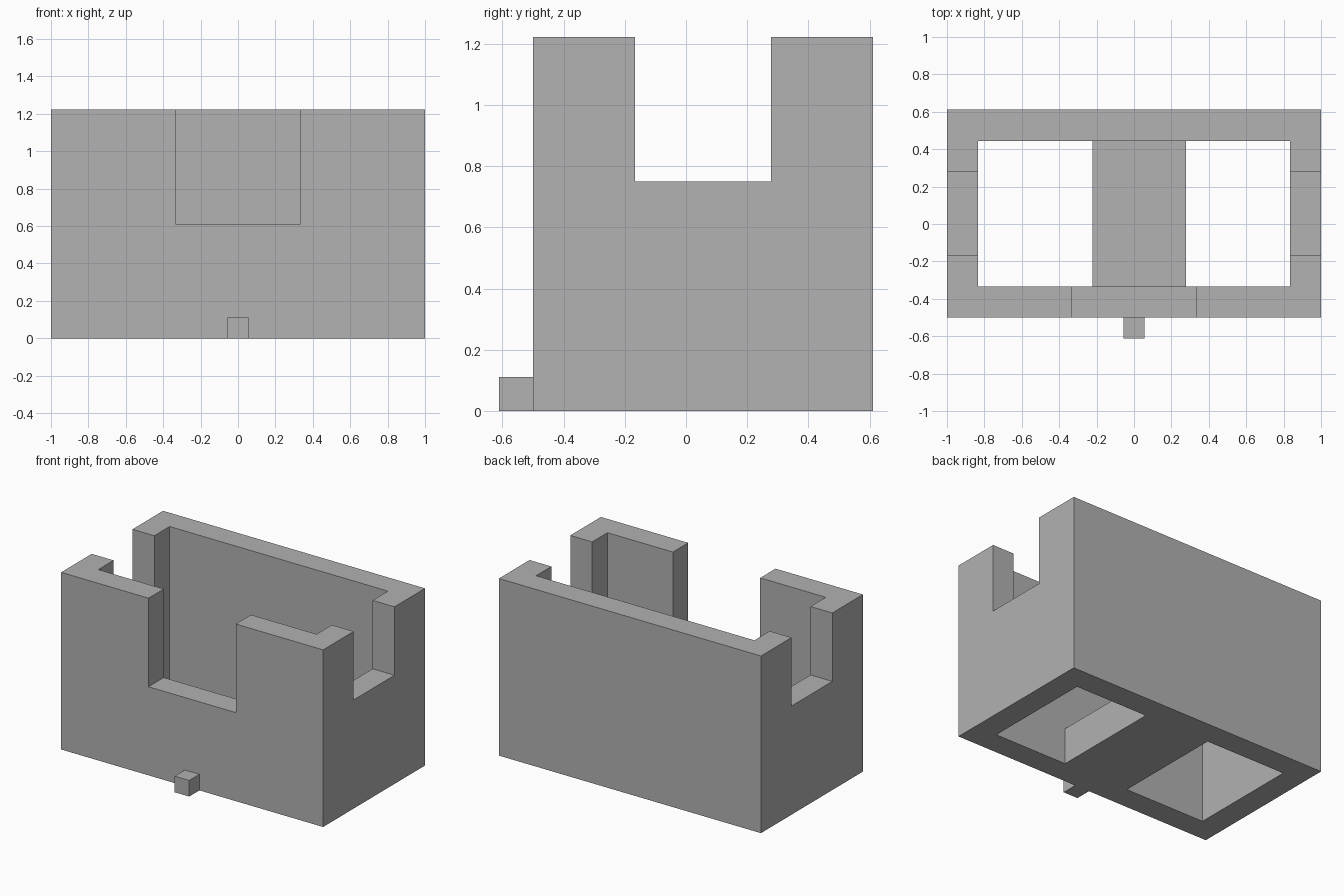
import bpy
import bmesh
from mathutils import Vector

U = 1 / 18            # design module: the body is 36 modules wide
OVER = 2              # how far cutters reach past the body

cube = bpy.data.objects.get("Cube")
if cube:
    bpy.data.objects.remove(cube, do_unlink=True)

grey = bpy.data.materials.new("plain grey")
grey.use_nodes = True
colour = (0.445, 0.445, 0.445, 1)
grey.diffuse_color = colour
grey.node_tree.nodes["Principled BSDF"].inputs["Base Color"].default_value = colour


def prism(name, profile, y0, y1):
    """Extrude an x-z profile along y; all sizes in modules."""
    bm = bmesh.new()
    face = bm.faces.new([bm.verts.new((x * U, y0 * U, z * U)) for x, z in profile])
    ext = bmesh.ops.extrude_face_region(bm, geom=[face])
    verts = [v for v in ext["geom"] if isinstance(v, bmesh.types.BMVert)]
    bmesh.ops.translate(bm, verts=verts, vec=Vector((0, (y1 - y0) * U, 0)))
    bmesh.ops.recalc_face_normals(bm, faces=bm.faces)
    mesh = bpy.data.meshes.new(name)
    bm.to_mesh(mesh)
    bm.free()
    mesh.materials.append(grey)
    obj = bpy.data.objects.new(name, mesh)
    bpy.context.collection.objects.link(obj)
    return obj


def box(name, x0, x1, y0, y1, z0, z1):
    return prism(name, [(x0, z0), (x1, z0), (x1, z1), (x0, z1)], y0, y1)


def cut(target, cutter):
    mod = target.modifiers.new(cutter.name, "BOOLEAN")
    mod.operation = "DIFFERENCE"
    mod.solver = "EXACT"
    mod.object = cutter
    bpy.context.view_layer.objects.active = target
    bpy.ops.object.modifier_apply(modifier=mod.name)
    bpy.data.objects.remove(cutter, do_unlink=True)


# Outer body
body = box("open_body", -18, 18, -9, 11, 0, 22)

# Cavity, open above and below, leaving a low bridge across the floor
top, bottom, bridge = 22 + OVER, -OVER, 4.5
cavity = [(-15, bottom), (-4, bottom), (-4, bridge), (5, bridge),
          (5, bottom), (15, bottom), (15, top), (-15, top)]
cut(body, prism("cavity_cutter", cavity, -6, 8))

# Notch in the front wall and matching notches in both side walls
cut(body, box("front_notch_cutter", -6, 6, -9 - OVER, -5, 11, top))
for side, x0, x1 in (("left", 14, 18 + OVER), ("right", -18 - OVER, -14)):
    cut(body, box(side + "_notch_cutter", x0, x1, -3, 5, 13.5, top))

# Small peg at the foot of the front wall
box("front_peg", -1, 1, -11, -9, 0, 2)
